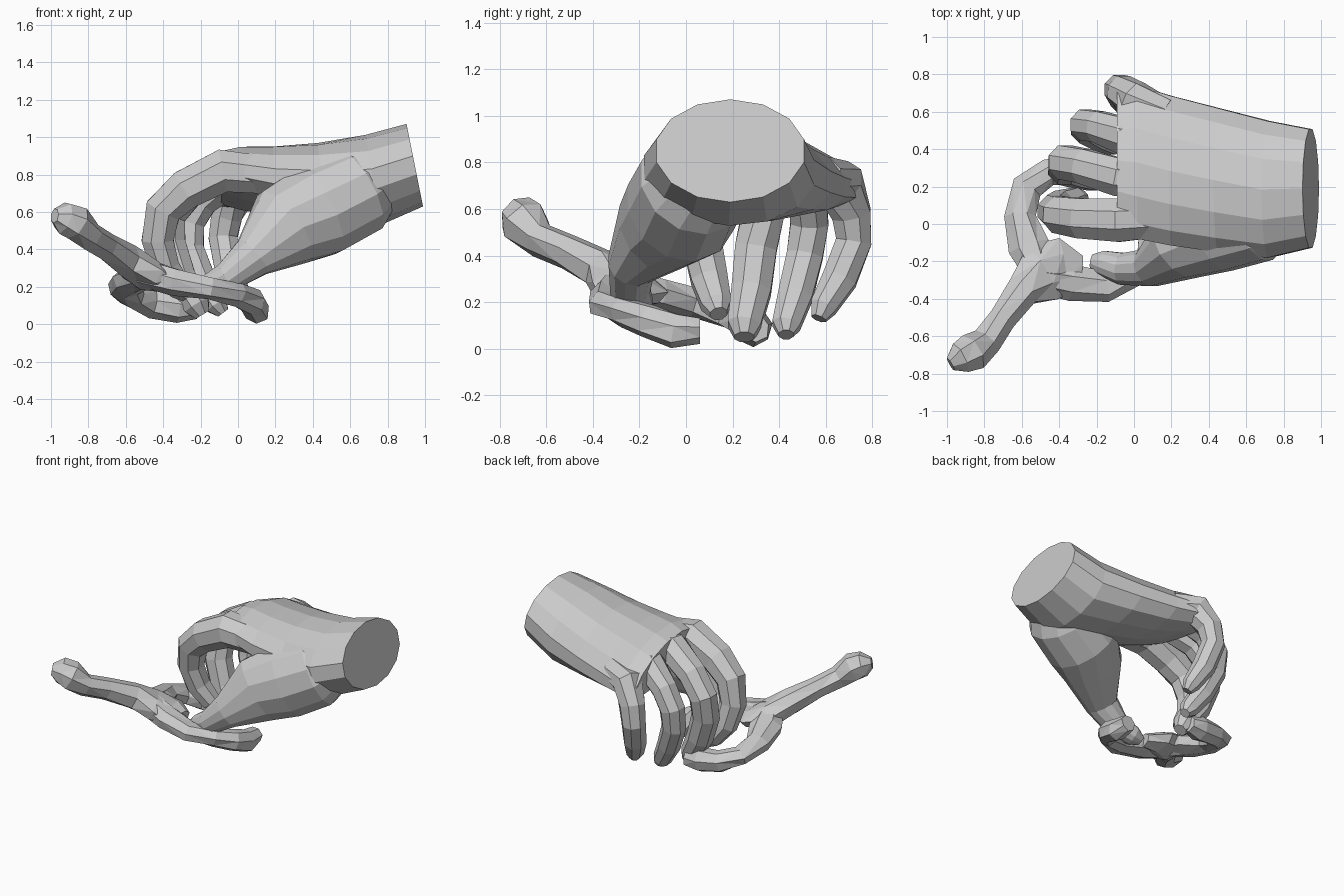
import bpy, bmesh, math, random
from mathutils import Vector

random.seed(4)


def tube(name, path, sides, ref, jitter=0.0, slope=None):
    """Loft rings along (x, y, z, half_width[, half_height]) stations and cap both ends."""
    bm = bmesh.new()
    pts = [Vector(p[:3]) for p in path]
    rings = []
    for i, p in enumerate(path):
        t = (pts[min(i + 1, len(pts) - 1)] - pts[max(i - 1, 0)]).normalized()
        if slope:  # the palm keeps near-upright sections
            t = Vector((-1, 0, -0.2 * (1 - i / (len(path) - 1)))).normalized()
        side = (Vector(ref) - t * t.dot(Vector(ref))).normalized()
        up = side.cross(t)
        ring = []
        for k in range(sides):
            a = 2 * math.pi * (k + 0.5) / sides
            c, s = math.cos(a), math.sin(a)
            r = 1 + random.uniform(-jitter, jitter)
            co = pts[i] + side * (c * p[3] * r) + up * (s * p[-1] * r)
            if slope:  # the back of the hand falls away to the outer edge
                co.z -= slope[i] * (c + 0.5 * c * c)
            ring.append(bm.verts.new(co))
        rings.append(ring)
    for a, b in zip(rings, rings[1:]):
        for k in range(sides):
            n = (k + 1) % sides
            bm.faces.new((a[k], a[n], b[n], b[k]))
    bm.faces.new(rings[0])
    bm.faces.new(rings[-1])
    if jitter:  # rugged, faceted bone
        bmesh.ops.triangulate(bm, faces=bm.faces)
    bmesh.ops.recalc_face_normals(bm, faces=bm.faces)
    me = bpy.data.meshes.new(name)
    bm.to_mesh(me)
    bm.free()
    ob = bpy.data.objects.new(name, me)
    bpy.context.collection.objects.link(ob)
    return ob


def merge(base, others):
    """Union the parts into one clean skin."""
    for o in others:
        m = base.modifiers.new("join", 'BOOLEAN')
        m.operation, m.solver, m.object = 'UNION', 'EXACT', o
        m.use_self = True
    bpy.context.view_layer.update()
    dg = bpy.context.evaluated_depsgraph_get()
    me = bpy.data.meshes.new_from_object(base.evaluated_get(dg))
    base.modifiers.clear()
    base.data = me
    for o in others:
        bpy.data.objects.remove(o)


Y, Z = (0, 1, 0), (0, 0, 1)

# palm, from the cut wrist to the knuckles
palm = tube("hand", [
    (0.945, .19, .85, .325, .225), (0.72, .185, .77, .375, .245),
    (0.45, .235, .76, .395, .21), (0.2, .285, .765, .41, .185),
    (0.02, .33, .785, .42, .155), (-0.09, .34, .79, .38, .12)],
    14, Y, slope=[0, .01, .03, .05, .07, .08])

# thumb with its broad base and web
thumb = tube("thumb", [
    (0.84, .16, .83, .17, .11), (0.64, .03, .71, .245, .245),
    (0.43, -.02, .61, .25, .26), (0.25, -.12, .52, .19, .23),
    (0.08, -.235, .36, .105, .12), (-0.06, -.24, .25, .088, .083),
    (-0.17, -.21, .20, .07, .06), (-0.225, -.20, .18, .04, .03)], 12, Y)

# four curled fingers
index = tube("index_finger", [
    (.12, .03, .80, .11), (-.08, .02, .82, .125), (-.28, .03, .72, .115),
    (-.40, .05, .61, .105), (-.43, .07, .45, .092), (-.39, .10, .30, .085),
    (-.31, .13, .19, .07), (-.27, .14, .15, .04)], 8, Y)
middle = tube("middle_finger", [
    (.12, .23, .80, .10), (-.08, .25, .82, .11), (-.27, .31, .71, .10),
    (-.37, .33, .58, .098), (-.37, .30, .43, .097), (-.31, .28, .25, .092),
    (-.22, .25, .10, .077), (-.19, .25, .05, .045)], 8, Y)
ring = tube("ring_finger", [
    (.12, .43, .77, .10), (-.05, .47, .77, .105), (-.19, .52, .66, .09),
    (-.26, .53, .54, .088), (-.26, .51, .40, .084), (-.19, .47, .23, .08),
    (-.11, .43, .10, .065), (-.08, .43, .06, .035)], 8, Y)
little = tube("little_finger", [
    (.16, .58, .73, .10), (.0, .66, .71, .11), (-.06, .71, .58, .09),
    (-.08, .72, .46, .083), (-.05, .66, .30, .08), (.0, .59, .18, .062),
    (.02, .57, .13, .035)], 8, Y)
merge(palm, [thumb, index, middle, ring, little])

# forked bone held in the fingers: knobbed stem and two inward-curling arms
# (here the first radius is vertical, the second horizontal)
tube("bone_stem", [
    (-.98, -.75, .58, .04), (-.93, -.72, .57, .09), (-.87, -.69, .54, .10),
    (-.79, -.63, .47, .08), (-.71, -.51, .42, .075), (-.60, -.36, .34, .09),
    (-.49, -.27, .27, .09, .17), (-.38, -.23, .23, .06, .15),
    (-.28, -.24, .22, .045, .07)], 7, Z, 0.08)
tube("bone_near_arm", [
    (-.52, -.29, .28, .08), (-.34, -.32, .23, .075, .10), (-.15, -.34, .19, .06, .085),
    (.0, -.27, .16, .065), (.08, -.17, .12, .075), (.10, -.05, .08, .08, .07),
    (.10, .06, .08, .055)], 7, Z, 0.08)
tube("bone_far_arm", [
    (-.50, -.27, .27, .08), (-.56, -.12, .24, .07, .12), (-.61, .04, .20, .07, .09),
    (-.57, .19, .15, .065, .085), (-.46, .27, .11, .075), (-.32, .29, .09, .085),
    (-.22, .30, .09, .06)], 7, Z, 0.08)
